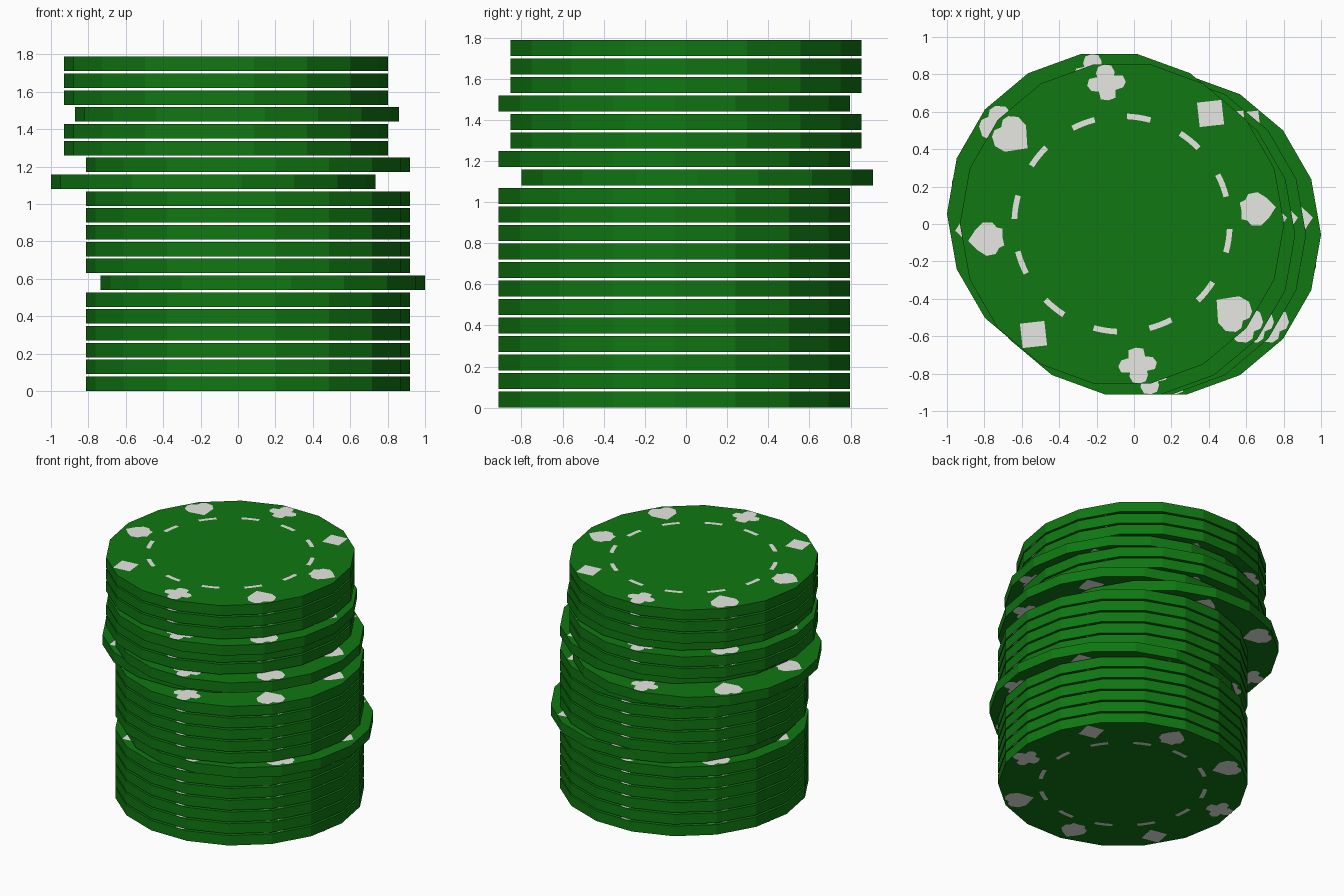
import bpy, bmesh, math

if "Cube" in bpy.data.objects:
    bpy.data.objects.remove(bpy.data.objects["Cube"])

SIDES, RADIUS = 18, 0.867
PITCH, THICK, LIFT = 0.09, 0.077, 0.001


def material(name, rgb):
    m = bpy.data.materials.new(name)
    m.diffuse_color = (*rgb, 1)
    m.use_nodes = True
    m.node_tree.nodes["Principled BSDF"].inputs["Base Color"].default_value = m.diffuse_color
    return m


green = material("chip_green", (0.005, 0.185, 0.006))
white = material("marking_white", (0.85, 0.85, 0.82))

# Half outlines of the suit marks: u points outwards, v sideways
SPADE = [(.1, 0), (.055, .055), (.01, .09), (-.04, .085), (-.06, .055), (-.09, .045), (-.085, 0)]
CLUB = [(.093, 0), (.084, .035), (.05, .05), (.03, .045), (.025, .09), (-.01, .104),
        (-.04, .085), (-.048, .045), (-.09, .04), (-.1, 0)]
HEART = [(.068, 0), (.086, .035), (.075, .07), (.03, .1), (-.03, .09), (-.112, 0)]
DIAMOND = [(.093, 0), (0, .093), (-.093, 0)]
MARKS = [(SPADE, 0.728), (DIAMOND, 0.757), (CLUB, 0.765), (HEART, 0.76)]


def flat_face(bm, pts, z, up):
    f = bm.faces.new([bm.verts.new((x, y, z)) for x, y in pts])
    f.normal_update()
    if (f.normal.z > 0) != up:
        f.normal_flip()
    f.material_index = 1


def suit(half, r, a):
    outline = half + [(u, -v) for u, v in half[-2:0:-1]]
    c, s = math.cos(a), math.sin(a)
    return [((r + u) * c - v * s, (r + u) * s + v * c) for u, v in outline]


def dash(a):
    w = math.radians(6.3)
    steps = [a + w * k / 2 for k in range(-2, 3)]
    return ([(.591 * math.cos(t), .591 * math.sin(t)) for t in steps] +
            [(.561 * math.cos(t), .561 * math.sin(t)) for t in reversed(steps)])


def chip_mesh():
    bm = bmesh.new()
    # Eighteen-sided disc
    ring = [(RADIUS * math.cos(2 * math.pi * k / SIDES), RADIUS * math.sin(2 * math.pi * k / SIDES))
            for k in range(SIDES)]
    low = [bm.verts.new((x, y, LIFT)) for x, y in ring]
    high = [bm.verts.new((x, y, LIFT + THICK)) for x, y in ring]
    bm.faces.new(high)
    bm.faces.new(low[::-1])
    for k in range(SIDES):
        n = (k + 1) % SIDES
        bm.faces.new((low[k], low[n], high[n], high[k]))
    # Suit marks and dashes on the top, mirrored on the underside
    for up, z in ((True, THICK + 2 * LIFT), (False, 0)):
        def turn(deg):
            return math.radians(deg if up else 84.5 - deg)
        for k in range(8):
            half, r = MARKS[k % 4]
            flat_face(bm, suit(half, r, turn(6.3 + 45 * k)), z, up)
        for k in range(12):
            flat_face(bm, dash(turn(21 + 30 * k)), z, up)
    me = bpy.data.meshes.new("chip")
    bm.to_mesh(me)
    bm.free()
    me.materials.append(green)
    me.materials.append(white)
    return me


# Stack of twenty chips, some pushed out of line
mesh = chip_mesh()
BASE, SHIFTED = (0.053, -0.057), (-0.064, 0.0)
ODD = {6: (0.133, -0.057), 12: (-0.133, 0.055), 16: (-0.005, -0.057)}
for i in range(20):
    x, y = ODD.get(i, BASE if i < 14 else SHIFTED)
    ob = bpy.data.objects.new(f"chip_{i + 1:02d}", mesh)
    ob.location = (x, y, i * PITCH)
    bpy.context.collection.objects.link(ob)
